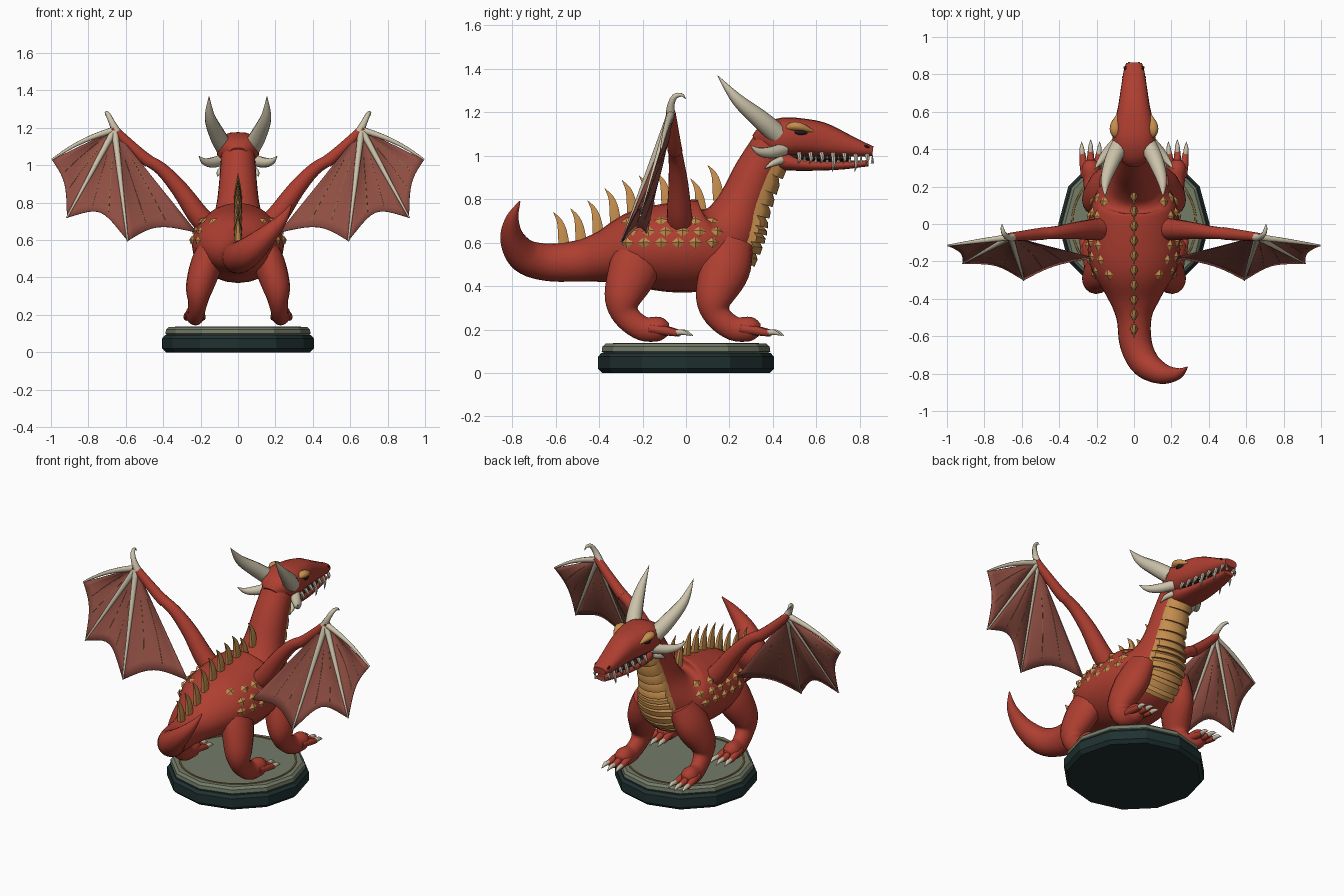
import bpy, bmesh, math
from mathutils import Vector
from mathutils.bvhtree import BVHTree

cube = bpy.data.objects.get("Cube")
if cube:
    bpy.data.objects.remove(cube)


def material(name, r, g, b):
    m = bpy.data.materials.new(name)
    m.use_nodes = True
    m.diffuse_color = (r, g, b, 1)
    m.node_tree.nodes["Principled BSDF"].inputs["Base Color"].default_value = (r, g, b, 1)
    return m


RED = material("red hide", .42, .048, .03)
SKIN = material("wing skin", .27, .075, .055)
BONE = material("bone", .6, .54, .4)
GOLD = material("gold scale", .56, .27, .075)
DARK = material("dark plinth", .014, .03, .03)
STONE = material("grey green stone", .17, .2, .14)
BRONZE = material("bronze", .25, .14, .04)
BLACK = material("mouth black", .02, .01, .01)


def make(name, verts, faces, mat, smooth=True, angle=50):
    me = bpy.data.meshes.new(name)
    me.from_pydata([tuple(v) for v in verts], [], faces)
    bm = bmesh.new()
    bm.from_mesh(me)
    bmesh.ops.recalc_face_normals(bm, faces=bm.faces)
    bm.to_mesh(me)
    bm.free()
    ob = bpy.data.objects.new(name, me)
    bpy.context.scene.collection.objects.link(ob)
    me.materials.append(mat)
    if smooth:
        bpy.ops.object.select_all(action='DESELECT')
        ob.select_set(True)
        bpy.context.view_layer.objects.active = ob
        bpy.ops.object.shade_smooth_by_angle(angle=math.radians(angle))
    return ob


def spline(pts, steps):
    """Catmull-Rom through points of any dimension."""
    out = []
    for i in range(len(pts) - 1):
        p = [pts[max(i - 1, 0)], pts[i], pts[i + 1], pts[min(i + 2, len(pts) - 1)]]
        for k in range(steps):
            t = k / steps
            out.append([b + .5 * t * (c - a + t * (2*a - 5*b + 4*c - d + t * (3*(b - c) + d - a)))
                        for a, b, c, d in zip(*p)])
    return out + [list(pts[-1])]


def tube(name, pts, mat, sides=12, steps=4, square=1.0, s=1):
    """Tapered tube; points are x, y, z, side radius and optional upright radius."""
    path = spline([(p[0] * s, *p[1:4], p[-1]) for p in pts], steps)
    centre = [Vector(p[:3]) for p in path]
    verts, faces = [], []
    for i, p in enumerate(path):
        t = (centre[min(i + 1, len(path) - 1)] - centre[max(i - 1, 0)]).normalized()
        side = Vector((1, 0, 0)) - t * t.x
        if side.length < .05:
            side = Vector((0, 1, 0)) - t * t.y
        side.normalize()
        up = side.cross(t)
        for k in range(sides):
            a = math.tau * k / sides
            c, d = [math.copysign(abs(f) ** square, f) for f in (math.cos(a), math.sin(a))]
            verts.append(centre[i] + side * c * max(p[3], .001) + up * d * max(p[4], .001))
    for i in range(len(path) - 1):
        for k in range(sides):
            n = (k + 1) % sides
            faces.append((i*sides + k, i*sides + n, (i+1)*sides + n, (i+1)*sides + k))
    faces += [tuple(range(sides)), tuple(range(len(verts) - sides, len(verts)))]
    return make(name, verts, faces, mat)


def lathe(name, profile, sides, mat, angle):
    verts = [(r * math.cos(math.tau*k/sides), r * math.sin(math.tau*k/sides), z)
             for r, z in profile for k in range(sides)]
    faces = [(i*sides + k, i*sides + (k+1) % sides, (i+1)*sides + (k+1) % sides, (i+1)*sides + k)
             for i in range(len(profile) - 1) for k in range(sides)]
    faces += [tuple(range(sides)), tuple(range(len(verts) - sides, len(verts)))]
    return make(name, verts, faces, mat, angle > 0, angle)


# Plinth
lathe("plinth_foot", [(.385, 0), (.405, .02), (.405, .075), (.39, .092)], 12, DARK, 0)
lathe("plinth_top", [(.375, .088), (.388, .1), (.385, .122), (.37, .135)], 12, STONE, 0)
lathe("plinth_ring", [(.325, .13), (.327, .139), (.336, .139), (.338, .13)], 48, BRONZE, 30)

# Tail, body and neck in one sweep
body = tube("body", [(.285, -.765, .79, .003), (.235, -.8, .71, .03), (.15, -.8, .62, .056),
                     (.06, -.745, .54, .078), (.01, -.64, .51, .086), (0, -.5, .515, .095),
                     (0, -.38, .535, .15, .12), (0, -.22, .57, .235, .18), (0, -.03, .58, .245, .21),
                     (0, .12, .6, .22, .205), (0, .2, .66, .17, .155), (0, .255, .77, .12, .115),
                     (0, .32, .92, .1, .1), (0, .4, 1.06, .09, .09)], RED, 24, 5)
tree = BVHTree.FromPolygons([v.co.copy() for v in body.data.vertices],
                            [tuple(p.vertices) for p in body.data.polygons])

# Throat and chest plates, stepped like overlapping shingles
throat = spline([(.22, .42, .12), (.3, .51, .135), (.325, .62, .125), (.345, .7, .105),
                 (.38, .82, .09), (.44, .96, .08)], 11)
PLATES, COLS = 11, 12
verts, faces = [], []
for i in range(PLATES):
    for lip, step in ((0, .004), (0, .026), (3, .024), (5, .006)):
        j = i * 5 + lip
        y, z, w = throat[j]
        a, b = throat[max(j - 1, 0)], throat[min(j + 1, len(throat) - 1)]
        n = Vector((0, b[1] - a[1], a[0] - b[0])).normalized()
        for k in range(COLS + 1):
            x = w * math.sin((k / COLS - .5) * 2.4) / math.sin(1.2)
            hit = tree.ray_cast(Vector((x, y, z)) + n * .4, -n, .55)[0]
            p = hit if hit else Vector((x, y, z)) - n * .1
            edge = 1 if 0 < k < COLS else -.2
            verts.append(p + n * step * edge)
for i in range(PLATES):
    for r in range(3):
        for k in range(COLS):
            q = (i * 4 + r) * (COLS + 1) + k
            faces.append((q, q + 1, q + COLS + 2, q + COLS + 1))
make("chest_plates", verts, faces, GOLD, True, 35)

# Back spines
for i in range(10):
    y = .15 - .079 * i
    z = tree.ray_cast(Vector((0, y, 1.0 if y < .1 else .9)), Vector((0, 0, -1)))[0].z
    tube("back_spine", [(0, y, z - .02, .022, .03), (0, y - .008, z + .05, .018, .024),
                        (0, y - .022, z + .1, .009, .014), (0, y - .05, z + .14, .001)], GOLD, 6, 3)

# Head
tube("skull", [(0, .33, 1.05, .05, .05), (0, .38, 1.075, .1, .075), (0, .45, 1.086, .115, .09),
               (0, .54, 1.085, .105, .086), (0, .63, 1.074, .085, .078), (0, .74, 1.047, .068, .052),
               (0, .82, 1.028, .055, .033), (0, .86, 1.022, .042, .022)], RED, 20, 4, .8)
tube("lower_jaw", [(0, .38, 1.0, .07, .05), (0, .46, .975, .085, .042), (0, .58, .957, .076, .026),
                   (0, .72, .957, .058, .02), (0, .84, .966, .036, .014)], RED, 16, 4, .8)
tube("mouth_inside", [(0, .42, .995, .075, .025), (0, .62, .985, .066, .02),
                      (0, .76, .987, .046, .016)], BLACK, 12)


def jaw_width(y):
    return .082 - (y - .55) * .13


for s in (1, -1):
    tube("horn", [(.075, .42, 1.1, .048), (.115, .34, 1.17, .043), (.15, .235, 1.26, .028),
                  (.155, .145, 1.37, .001)], BONE, 12, 5, s=s)
    tube("cheek_horn", [(.08, .45, 1.03, .03), (.135, .39, 1.015, .028), (.18, .335, 1.02, .018),
                        (.21, .295, 1.05, .001)], BONE, 10, 4, s=s)
    tube("jaw_horn", [(.075, .44, .98, .018), (.1, .4, .965, .014), (.11, .36, .94, .001)],
         BONE, 8, s=s)
    tube("brow", [(.085, .455, 1.122, .008), (.1, .49, 1.136, .026, .02),
                  (.1, .53, 1.132, .026, .02), (.088, .585, 1.112, .006)], GOLD, 10, s=s)
    tube("eye", [(.098, .49, 1.108, .004), (.103, .525, 1.108, .016, .014),
                 (.094, .56, 1.103, .004)], BLACK, 8, s=s)
    tube("nostril", [(.04, .815, 1.046, .003), (.045, .83, 1.042, .009), (.042, .845, 1.037, .003)],
         BLACK, 6, s=s)
    for i in range(7):
        y = .52 + .052 * i
        x, fang = jaw_width(y), (.07 if i in (3, 5) else .03)
        tube("upper_tooth", [(x - .012, y, 1.012, .011), (x + .004, y + .004, 1.0 - fang / 2, .009),
                             (x + .004, y - .004, .995 - fang, .001)], BONE, 6, 2, s=s)
        x = jaw_width(y + .026) - .016
        tube("lower_tooth", [(x, y + .026, .965, .009), (x + .006, y + .026, 1.008, .001)],
             BONE, 6, 1, s=s)

# Legs with three clawed toes each
for end, y in (("hind", -.23), ("front", .19)):
    for s in (1, -1):
        tube(end + "_leg", [(.12, y + .02, .6, .07, .1), (.165, y - .01, .48, .085, .115),
                            (.205, y - .058, .35, .074, .088), (.215, y - .045, .265, .052, .062),
                            (.225, y + .03, .205, .045, .056), (.23, y + .11, .203, .05, .055),
                            (.23, y + .15, .2, .025, .028)], RED, 16, 5, s=s)
        for k in (-1, 0, 1):
            x, g = .232 + .03 * k, y + .012 * (1 - abs(k))
            tube(end + "_toe", [(x, g + .06, .205, .02), (x + .008*k, g + .13, .195, .021),
                                (x + .014*k, g + .19, .183, .015)], RED, 8, 3, s=s)
            tube(end + "_claw", [(x + .013*k, g + .175, .186, .014), (x + .017*k, g + .215, .187, .012),
                                 (x + .018*k, g + .25, .172, .001)], BONE, 8, 3, s=s)

# Wings
WRIST = Vector((.66, -.07, 1.19))
TIPS = [Vector(t) for t in ((.995, -.115, 1.03), (.915, -.21, .72), (.59, -.3, .595), (.22, -.18, .64))]
PULL = (.09, .17, .09)


def web(f, u, v):
    """Point on the scalloped skin between finger f and the next one."""
    out = TIPS[f].lerp(TIPS[f + 1], u)
    puff = Vector((0, .03, .012)) * math.sin(math.pi * u) * math.sin(math.pi * v)
    return WRIST + (out - WRIST) * v * (1 - PULL[f] * math.sin(math.pi * u) * v) + puff


def finger_point(f, v):
    return WRIST.lerp(TIPS[f], v) + Vector((.01, 0, .015)) * math.sin(math.pi * v) * (f == 0)


for s in (1, -1):
    tube("wing_upper_arm", [(.14, -.02, .66, .06), (.21, -.03, .73, .058), (.31, -.035, .87, .046),
                            (.41, -.045, .98, .035), (.5, -.052, 1.035, .03)], RED, 14, 4, s=s)
    tube("wing_forearm", [(.475, -.05, 1.02, .034), (.52, -.055, 1.055, .032),
                          (.6, -.063, 1.13, .027), (.67, -.07, 1.2, .022)], RED, 12, 4, s=s)
    tube("wing_thumb", [(.65, -.07, 1.18, .024), (.675, -.07, 1.23, .017),
                        (.695, -.052, 1.272, .013), (.705, -.02, 1.28, .008), (.705, 0, 1.262, .001)],
         BONE, 8, 4, s=s)
    N = 10
    verts, faces = [], []
    for f in range(3):
        base = len(verts)
        for i in range(N + 1):
            for j in range(N + 1):
                p = web(f, i / N, .02 + .98 * j / N)
                verts.append((p.x * s, p.y, p.z))
        faces += [(base + i*(N+1) + j, base + (i+1)*(N+1) + j, base + (i+1)*(N+1) + j + 1,
                   base + i*(N+1) + j + 1) for i in range(N) for j in range(N)]
        for u in (.33, .66):
            vein = [(*web(f, u, v), .0035) for v in (.3, .5, .7, .93)]
            tube("wing_vein", vein, BRONZE, 5, 3, s=s)
        bone = [(*finger_point(f, v), .019 - .014 * v) for v in (0, .25, .5, .75, 1)]
        tube("wing_finger", bone, BONE, 8, 3, s=s)
    skin = make("wing_skin", verts, faces, SKIN)
    solid = skin.modifiers.new("thickness", 'SOLIDIFY')
    solid.thickness = .005
    solid.offset = 0

# Diamond flank scales
for s in (1, -1):
    for row in range(3):
        for col in range(6):
            y, z = -.27 + .078 * col + .02 * (row % 2), .7 - .05 * row
            hit, n = tree.ray_cast(Vector((s, y, z)), Vector((-s, 0, 0)))[:2]
            if hit is None:
                continue
            n = n if n.x * s > 0 else -n
            a = (Vector((0, 1, 0)) - n * n.y).normalized()
            b = n.cross(a)
            hit = hit + n * .004
            make("flank_scale", [hit + a*.032, hit + b*.027, hit - a*.032, hit - b*.027, hit + n*.014],
                 [(0, 1, 4), (1, 2, 4), (2, 3, 4), (3, 0, 4), (3, 2, 1, 0)], GOLD, False)
